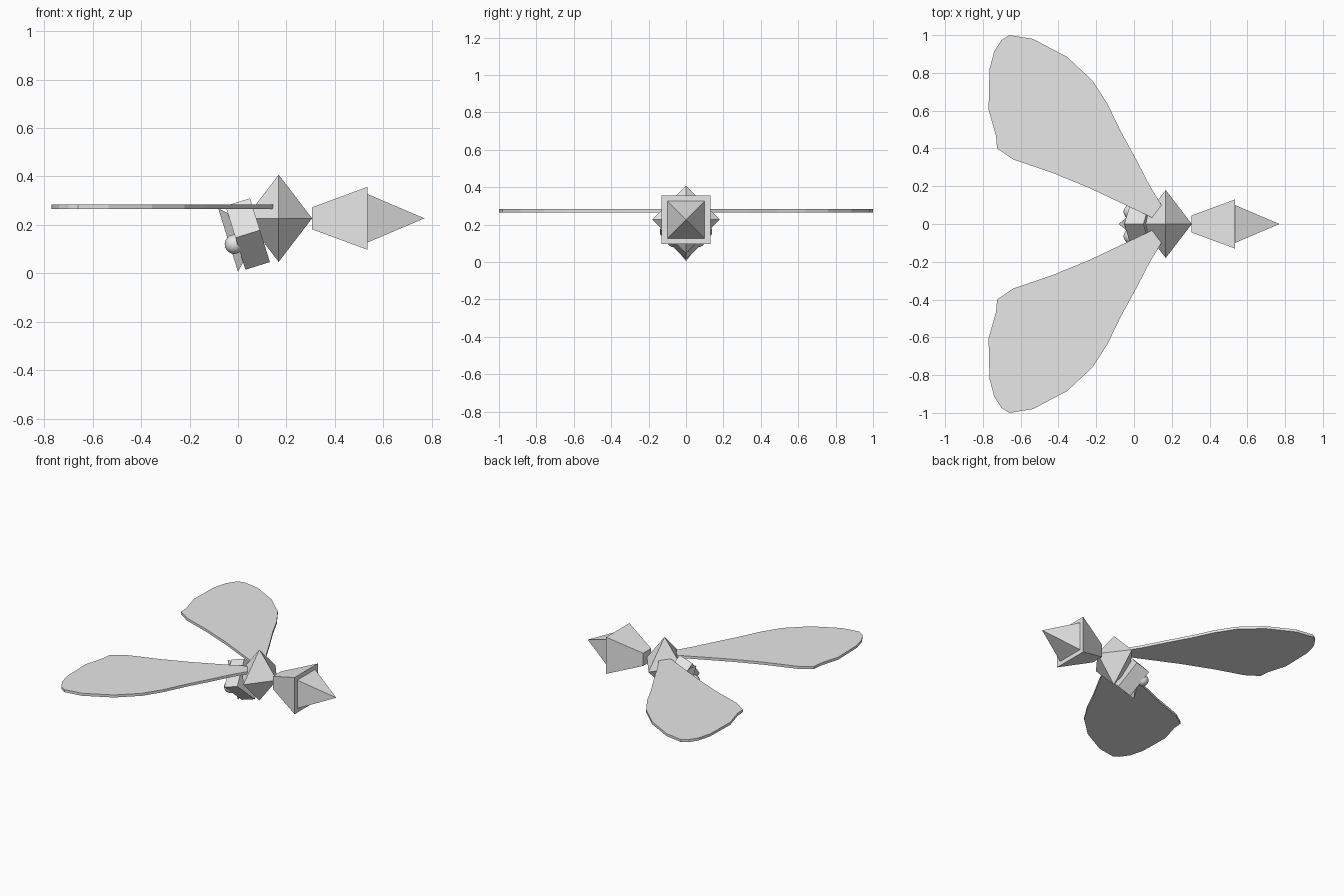
import bpy, bmesh, math
from mathutils import Matrix, Vector

cube = bpy.data.objects.get("Cube")
if cube:
    bpy.data.objects.remove(cube, do_unlink=True)

grey = bpy.data.materials.new("light_grey")
grey.use_nodes = True
colour = (0.8, 0.8, 0.8, 1)
grey.diffuse_color = colour
grey.node_tree.nodes["Principled BSDF"].inputs["Base Color"].default_value = colour


def add_object(name, bm):
    bmesh.ops.recalc_face_normals(bm, faces=bm.faces)
    mesh = bpy.data.meshes.new(name)
    bm.to_mesh(mesh)
    bm.free()
    mesh.materials.append(grey)
    obj = bpy.data.objects.new(name, mesh)
    bpy.context.collection.objects.link(obj)
    return obj


def hull(name, points, matrix=Matrix()):
    """Convex solid around a few corner points."""
    bm = bmesh.new()
    for p in points:
        bm.verts.new(matrix @ Vector(p))
    bmesh.ops.convex_hull(bm, input=bm.verts)
    bmesh.ops.dissolve_limit(bm, angle_limit=0.01, verts=bm.verts, edges=bm.edges)
    return add_object(name, bm)


def square(x, half, z):
    return [(x, sy * half, z + sz * half) for sy in (-1, 1) for sz in (-1, 1)]


MID = 0.227

# Thorax: octahedron
cx, rx, r = 0.168, 0.138, 0.18
hull("thorax", [(cx - rx, 0, MID), (cx + rx, 0, MID), (cx, -r, MID), (cx, r, MID),
                (cx, 0, MID - r), (cx, 0, MID + r)])

# Abdomen: flaring square block, then a slimmer pointed tip
hull("abdomen", square(0.305, 0.045, MID) + square(0.535, 0.13, MID))
hull("tail_tip", square(0.535, 0.1, MID) + [(0.77, 0, MID)])

# Head: tilted diamond prism with a wedge-shaped snout
tilt = Matrix.Translation((-0.041, 0, 0.137)) @ Matrix.Rotation(math.radians(-17.3), 4, 'Y')
h, s = 0.138, 0.032
hull("head", [(u, y, z) for u in (s, 0.138)
              for y, z in ((h, 0), (-h, 0), (0, h), (0, -h))], tilt)
hull("snout", [(0, 0, h), (0, 0, -h)] +
     [(s, sy * s, sz * (h - s)) for sy in (-1, 1) for sz in (-1, 1)], tilt)

# Eyes and wings on both sides
outline = [(-.66, 1), (-.535, .98), (-.355, .885), (-.22, .76), (-.14, .635),
           (-.07, .49), (.015, .335), (.085, .2), (.145, .1), (.095, .033),
           (.04, .06), (-.235, .19), (-.43, .27), (-.64, .342), (-.725, .4),
           (-.73, .465), (-.77, .605), (-.765, .82), (-.74, .915), (-.7, .975)]
for side, sign in (("right", -1), ("left", 1)):
    bm = bmesh.new()
    bmesh.ops.create_uvsphere(bm, u_segments=24, v_segments=12, radius=0.04,
                              matrix=Matrix.Translation((-0.015, sign * 0.065, 0.12)))
    for f in bm.faces:
        f.smooth = True
    add_object(side + "_eye", bm)

    bm = bmesh.new()
    face = bm.faces.new([bm.verts.new((x, sign * y, 0.266)) for x, y in outline])
    top = bmesh.ops.extrude_face_region(bm, geom=[face], use_keep_orig=True)["geom"]
    bmesh.ops.translate(bm, vec=(0, 0, 0.018),
                        verts=[g for g in top if isinstance(g, bmesh.types.BMVert)])
    add_object(side + "_wing", bm)
